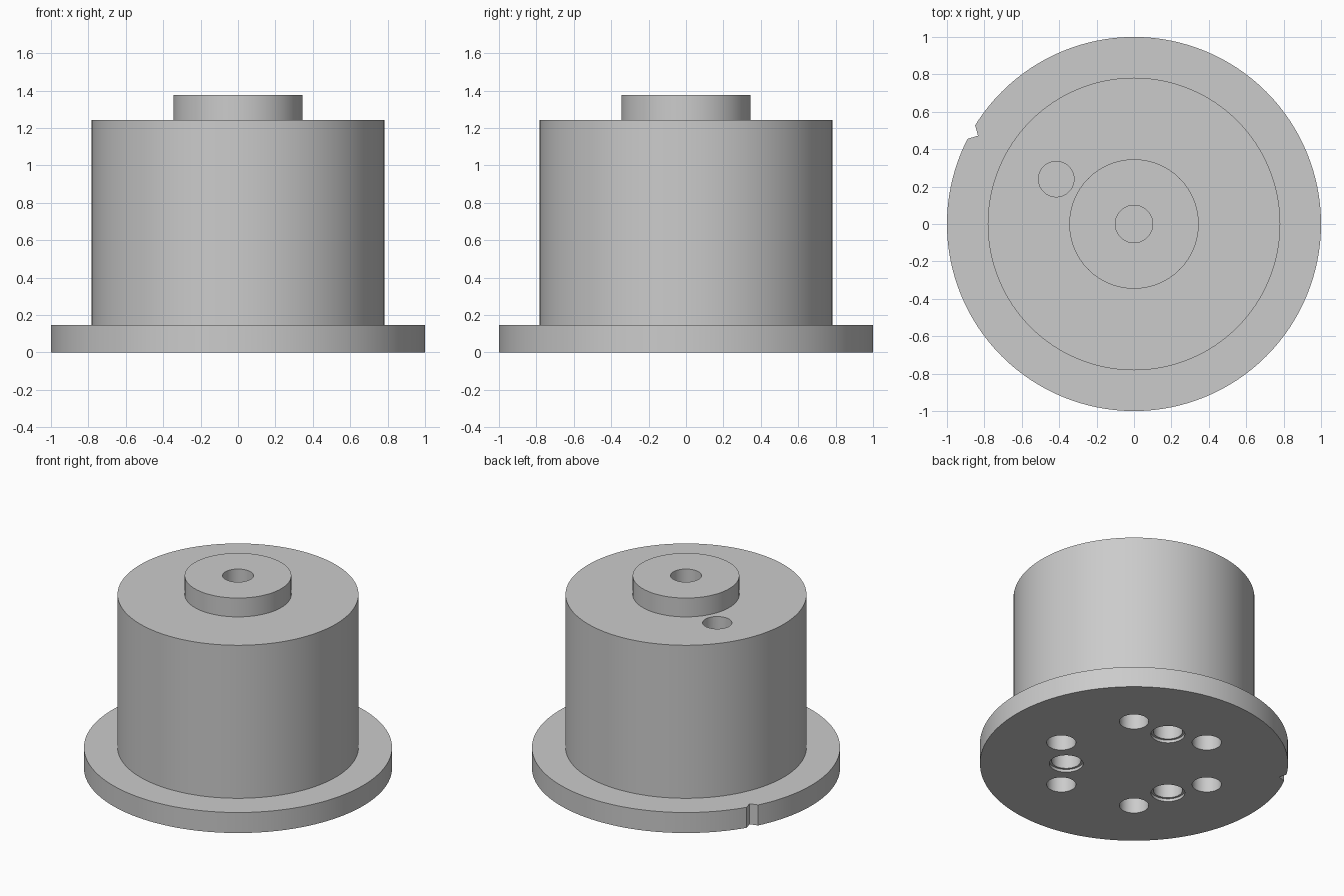
import bpy, bmesh
from math import radians, cos, sin, tau

old = bpy.data.objects.get("Cube")
if old:
    bpy.data.objects.remove(old, do_unlink=True)

grey = bpy.data.materials.new("plain grey")
grey.use_nodes = True
colour = (0.6, 0.6, 0.6, 1)
grey.diffuse_color = colour
grey.node_tree.nodes["Principled BSDF"].inputs["Base Color"].default_value = colour


def make_object(name, bm):
    bmesh.ops.recalc_face_normals(bm, faces=bm.faces)
    mesh = bpy.data.meshes.new(name)
    bm.to_mesh(mesh)
    bm.free()
    mesh.materials.append(grey)
    obj = bpy.data.objects.new(name, mesh)
    bpy.context.collection.objects.link(obj)
    return obj


def prism(bm, points, z0, z1):
    """Extrude a flat outline from z0 up to z1."""
    face = bm.faces.new([bm.verts.new((x, y, z0)) for x, y in points])
    top = bmesh.ops.extrude_face_region(bm, geom=[face])["geom"]
    verts = [v for v in top if isinstance(v, bmesh.types.BMVert)]
    bmesh.ops.translate(bm, verts=verts, vec=(0, 0, z1 - z0))


def circle(cx, cy, r, n=48):
    return [(cx + r * cos(tau * i / n), cy + r * sin(tau * i / n)) for i in range(n)]


def polar(r, degrees):
    return r * cos(radians(degrees)), r * sin(radians(degrees))


def cut(target, name, outline, z0, z1):
    """Subtract a prism from the target, then discard the cutter."""
    bm = bmesh.new()
    prism(bm, outline, z0, z1)
    cutter = make_object(name, bm)
    cutter.hide_render = True
    mod = target.modifiers.new(name, "BOOLEAN")
    mod.operation = "DIFFERENCE"
    mod.solver = "EXACT"
    mod.object = cutter
    bpy.context.view_layer.objects.active = target
    bpy.ops.object.modifier_apply(modifier=mod.name)
    bpy.data.objects.remove(cutter, do_unlink=True)


# Stepped housing: flange, body and boss turned from one profile
FLANGE_Z, BODY_Z, BOSS_Z = 0.147, 1.243, 1.378
SIDES = 128
profile = [(1, 0), (1, FLANGE_Z), (0.782, FLANGE_Z), (0.782, BODY_Z),
           (0.346, BODY_Z), (0.346, BOSS_Z)]
bm = bmesh.new()
rings = [[bm.verts.new((x, y, z)) for x, y in circle(0, 0, r, SIDES)] for r, z in profile]
for low, high in zip(rings, rings[1:]):
    for i in range(SIDES):
        j = (i + 1) % SIDES
        bm.faces.new((low[i], low[j], high[j], high[i]))
bm.faces.new(rings[0])
bm.faces.new(rings[-1])
housing = make_object("stepped_housing", bm)

# Locating notch in the flange rim
ax, ay = -0.834, 0.472
cut(housing, "notch", [(ax, ay), (ax - 0.05, ay + 0.18), (ax - 0.2, ay - 0.06)], -0.1, 0.147 + 0.02)

# Blind holes in the top
cut(housing, "centre_hole", circle(0, 0, 0.1), BOSS_Z - 0.25, BOSS_Z + 0.1)
cut(housing, "side_hole", circle(*polar(0.48, 150), 0.095), BODY_Z - 0.25, BODY_Z + 0.1)

# Underside: six plain holes and three with a shallow counterbore
for k in range(6):
    cut(housing, "base_hole", circle(*polar(0.545, 50 + 60 * k), 0.095), -0.1, 0.25)
for k in range(3):
    x, y = polar(0.44, 80 + 120 * k)
    cut(housing, "counterbore", circle(x, y, 0.11), -0.1, 0.02)
    cut(housing, "screw_hole", circle(x, y, 0.095), -0.1, 0.25)

# Smooth walls with crisp edges
bpy.ops.object.select_all(action="DESELECT")
housing.select_set(True)
bpy.context.view_layer.objects.active = housing
bpy.ops.object.shade_smooth_by_angle(angle=radians(30))
